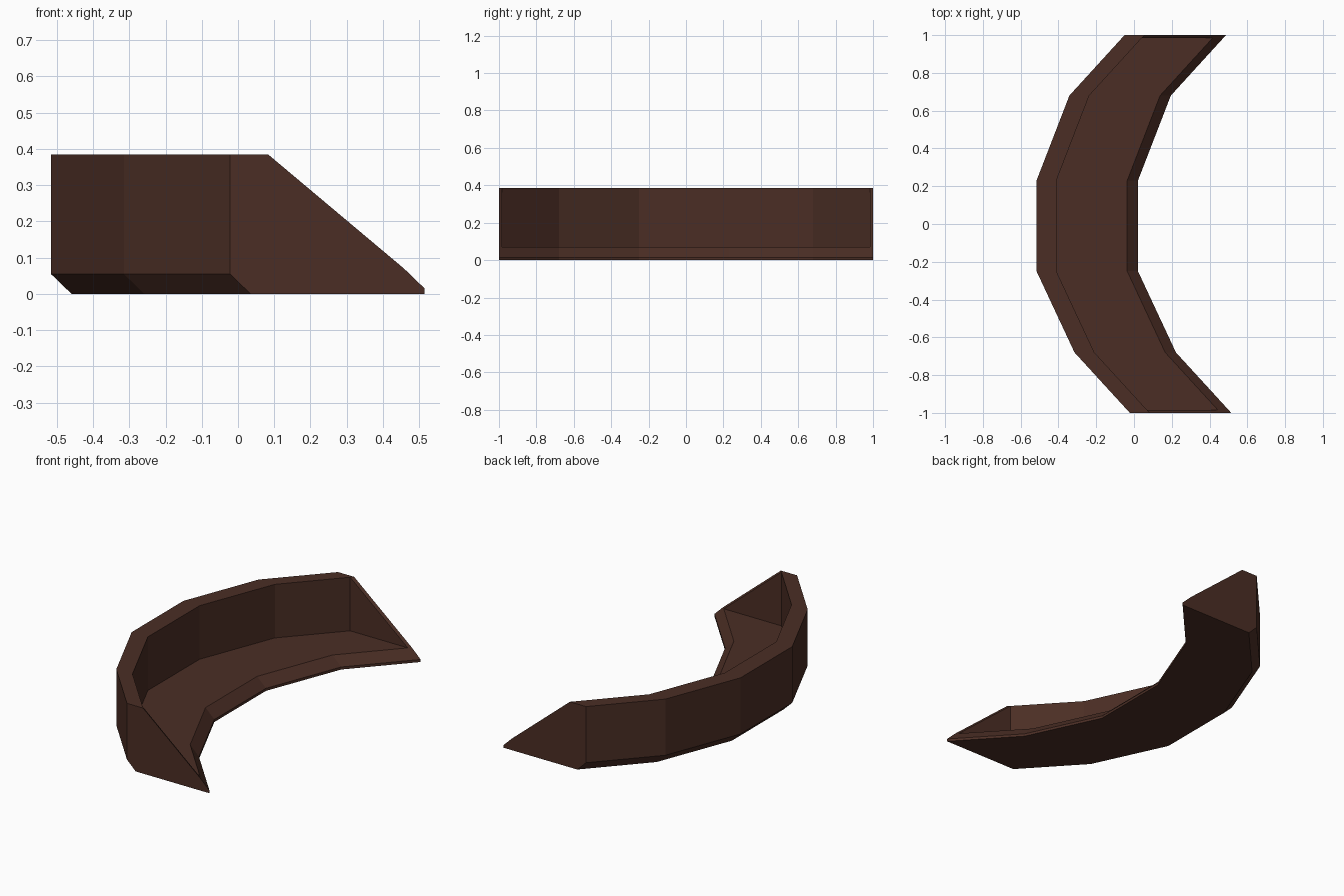
import bpy, bmesh

if "Cube" in bpy.data.objects:
    bpy.data.objects.remove(bpy.data.objects["Cube"])

brown = bpy.data.materials.new("dark brown")
brown.diffuse_color = (0.070, 0.027, 0.018, 1)
brown.use_nodes = True
brown.node_tree.nodes["Principled BSDF"].inputs["Base Color"].default_value = brown.diffuse_color

# Rear edge of the bench in plan: (y, x)
PATH = [(-1.0, -0.022), (-0.68, -0.315), (-0.25, -0.516),
        (0.23, -0.516), (0.68, -0.342), (1.0, -0.05)]

# Bench section: (distance forward of the rear edge, z)
SECTION = [(0.0, 0.385), (0.0, 0.055), (0.057, 0.0), (0.537, 0.0),
           (0.537, 0.015), (0.48, 0.07), (0.105, 0.07), (0.105, 0.385)]

# Triangular end panel between backrest and seat
PANEL = [(0.105, 0.385), (0.105, 0.07), (0.48, 0.07)]


def sweep(name, section, path):
    """Slide a section along a plan path, then close both ends."""
    bm = bmesh.new()
    rings = [[bm.verts.new((x + d, y, z)) for d, z in section] for y, x in path]
    n = len(section)
    for a, b in zip(rings, rings[1:]):
        for i in range(n):
            j = (i + 1) % n
            bm.faces.new((a[i], a[j], b[j], b[i]))
    bm.faces.new(rings[0])
    bm.faces.new(rings[-1][::-1])
    bmesh.ops.recalc_face_normals(bm, faces=bm.faces)
    mesh = bpy.data.meshes.new(name)
    bm.to_mesh(mesh)
    bm.free()
    mesh.materials.append(brown)
    obj = bpy.data.objects.new(name, mesh)
    bpy.context.collection.objects.link(obj)
    return obj


# Curved backrest and seat
sweep("curved_bench", SECTION, PATH)

# Thin panels closing each end
for name, end, inner in (("front_end_panel", PATH[0], PATH[1]),
                         ("back_end_panel", PATH[-1], PATH[-2])):
    t = 0.016 / abs(end[0] - inner[0])
    inside = tuple(e + (i - e) * t for e, i in zip(end, inner))
    sweep(name, PANEL, [end, inside])
